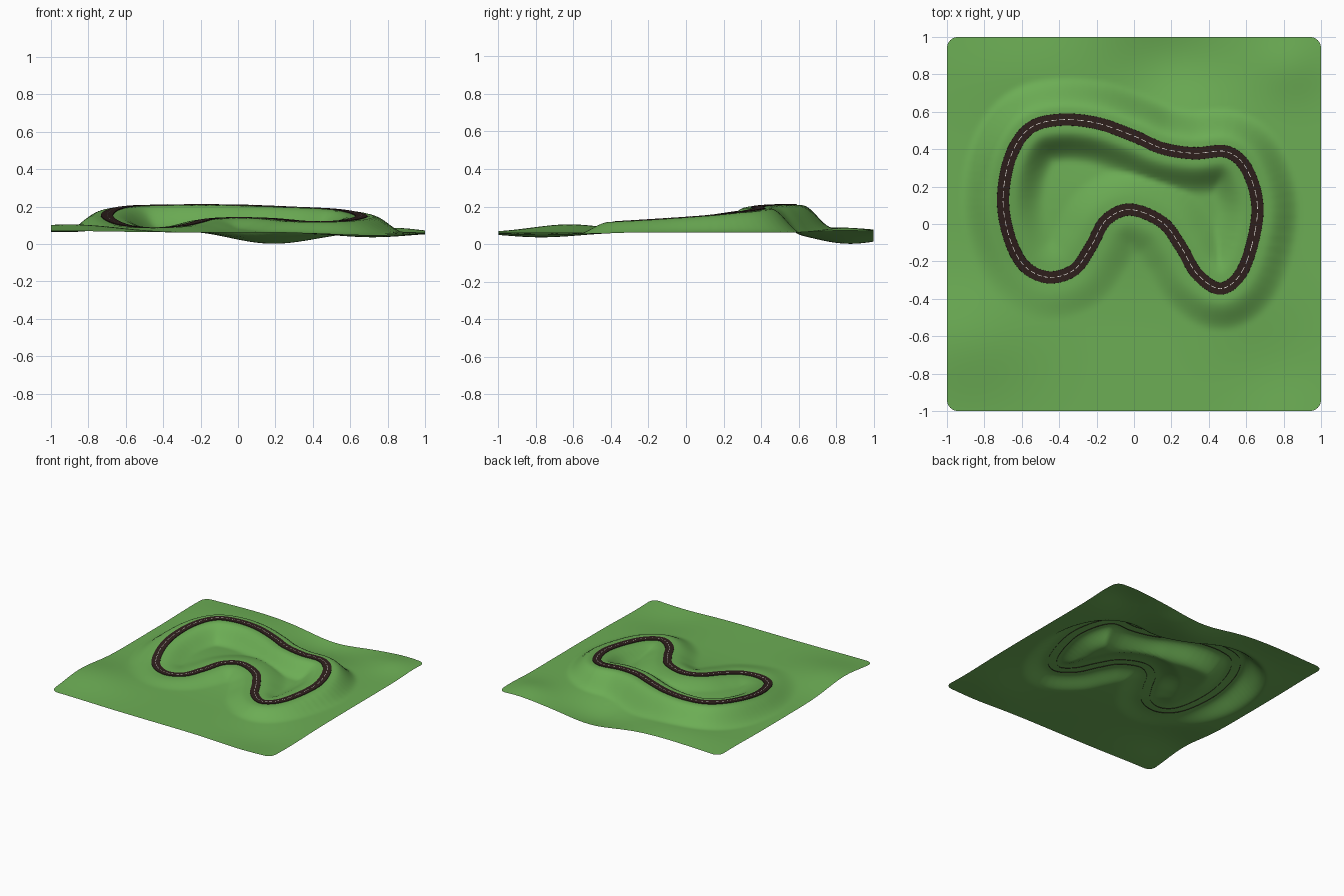
import bpy, bmesh, math
from mathutils import Vector

if "Cube" in bpy.data.objects:
    bpy.data.objects.remove(bpy.data.objects["Cube"])

# Circuit control points: x, y, height
TRACK = [(-.4, .557, .207), (-.2, .54, .209), (0, .47, .207), (.15, .405, .202), (.32, .378, .195),
         (.5, .385, .186), (.61, .28, .168), (.66, .06, .146), (.59, -.23, .126), (.47, -.345, .118),
         (.34, -.27, .12), (.25, -.12, .128), (.15, .01, .136), (-.02, .077, .14), (-.15, .02, .132),
         (-.23, -.12, .112), (-.32, -.245, .093), (-.46, -.285, .086), (-.59, -.22, .096),
         (-.67, -.06, .122), (-.7, .14, .153), (-.66, .36, .184), (-.56, .51, .202)]
# Rolling ground: x, y, height, spread x, spread y
HILLS = [(-.9, -.62, .043, .25, .2), (.18, .87, -.063, .22, .19), (.72, -.77, -.026, .2, .2),
         (0, .17, .045, .36, .25), (-.5, .82, .026, .3, .18), (.83, .85, .025, .13, .12)]


def material(name, color):
    m = bpy.data.materials.new(name)
    m.diffuse_color = (*color, 1)
    m.use_nodes = True
    m.node_tree.nodes["Principled BSDF"].inputs["Base Color"].default_value = m.diffuse_color
    return m


def make_object(name, bm, mat):
    bmesh.ops.recalc_face_normals(bm, faces=bm.faces)
    if sum(f.normal.z for f in bm.faces) < 0:
        bmesh.ops.reverse_faces(bm, faces=bm.faces)
    for f in bm.faces:
        f.smooth = True
    me = bpy.data.meshes.new(name)
    bm.to_mesh(me)
    bm.free()
    me.materials.append(mat)
    ob = bpy.data.objects.new(name, me)
    bpy.context.collection.objects.link(ob)
    return ob


def smooth_loop(points, steps):
    """Closed Catmull-Rom curve through the points."""
    p = [Vector(q) for q in points]
    out = []
    for i in range(len(p)):
        a, b, c, d = (p[(i + k) % len(p)] for k in (-1, 0, 1, 2))
        for s in range(steps):
            t = s / steps
            out.append(.5 * (2 * b + (c - a) * t + (2 * a - 5 * b + 4 * c - d) * t * t
                             + (3 * b - a - 3 * c + d) * t ** 3))
    return out


path = smooth_loop(TRACK, 12)
coarse = [(q.x, q.y, q.z) for q in path[::2]]


def ground_height(x, y):
    base = .062 + sum(h * math.exp(-.5 * (((x - a) / sx) ** 2 + ((y - b) / sy) ** 2))
                      for a, b, h, sx, sy in HILLS)
    near, total, zsum = 9, 0, 0
    for a, b, c in coarse:
        d2 = (x - a) ** 2 + (y - b) ** 2
        near = min(near, d2)
        w = 1 / (d2 + 1e-5) ** 2
        total += w
        zsum += w * c
    t = min(1, max(0, (math.sqrt(near) - .06) / .17))
    t = t * t * (3 - 2 * t)
    return zsum / total * (1 - t) + base * t


# Terrain sheet with rounded corners and an embankment under the road
bm = bmesh.new()
bmesh.ops.create_grid(bm, x_segments=110, y_segments=110, size=1)
R = .06
for v in bm.verts:
    u, w = abs(v.co.x) - 1 + R, abs(v.co.y) - 1 + R
    if u > 0 and w > 0:
        k = max(u, w) / math.hypot(u, w)
        v.co.x = math.copysign(1 - R + u * k, v.co.x)
        v.co.y = math.copysign(1 - R + w * k, v.co.y)
    v.co.z = ground_height(v.co.x, v.co.y)
make_object("terrain", bm, material("grass", (.15, .42, .09)))


def frame(i):
    n = len(path)
    t = path[(i + 1) % n] - path[i - 1]
    side = Vector((-t.y, t.x, 0)).normalized()
    return path[i % n], side


def strip(name, profile, mat, keep=lambda i: True):
    """Sweep a (sideways, up) profile along the circuit."""
    bm = bmesh.new()
    rows = []
    for i in range(len(path)):
        c, s = frame(i)
        rows.append([bm.verts.new(c + s * a + Vector((0, 0, h))) for a, h in profile])
    for i, r in enumerate(rows):
        q = rows[(i + 1) % len(rows)]
        if keep(i):
            for k in range(len(profile) - 1):
                bm.faces.new((r[k], r[k + 1], q[k + 1], q[k]))
    bmesh.ops.delete(bm, geom=[v for v in bm.verts if not v.link_faces], context='VERTS')
    return make_object(name, bm, mat)


# Road surface with thin side skirts, then dashed centre line
road = strip("road", [(-.033, -.004), (-.032, .004), (.032, .004), (.033, -.004)],
             material("asphalt", (.028, .014, .012)))
strip("centre_dashes", [(-.0018, .0052), (.0018, .0052)],
      material("line_paint", (.75, .72, .68)), lambda i: i % 3 < 2)

# Keep crisp edges between road top and skirts
bpy.context.view_layer.objects.active = road
road.select_set(True)
bpy.ops.object.shade_smooth_by_angle(angle=math.radians(35))
